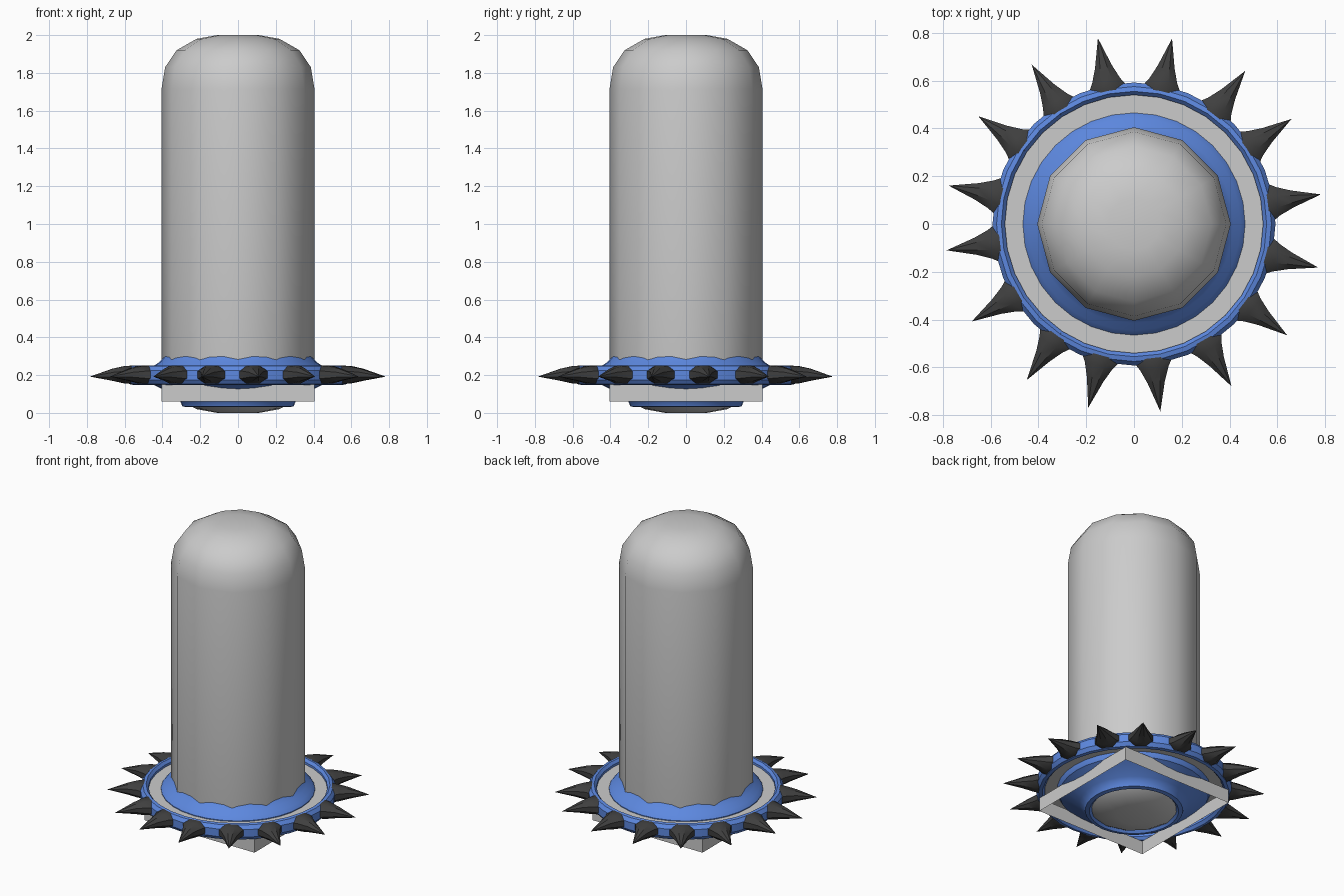
import bpy, math

if "Cube" in bpy.data.objects:
    bpy.data.objects.remove(bpy.data.objects["Cube"])


def material(name, color):
    m = bpy.data.materials.new(name)
    m.diffuse_color = color
    m.use_nodes = True
    m.node_tree.nodes["Principled BSDF"].inputs["Base Color"].default_value = m.diffuse_color
    return m


BLUE = material("blue_paint", (0.11, 0.25, 0.75, 1))
DARK = material("dark_metal", (0.05, 0.05, 0.05, 1))


def make(name, verts, faces, mat=None, smooth=35):
    me = bpy.data.meshes.new(name)
    me.from_pydata(verts, [], faces)
    me.validate()
    ob = bpy.data.objects.new(name, me)
    bpy.context.collection.objects.link(ob)
    if mat:
        me.materials.append(mat)
    if smooth:
        bpy.ops.object.select_all(action='DESELECT')
        ob.select_set(True)
        bpy.context.view_layer.objects.active = ob
        bpy.ops.object.shade_smooth_by_angle(angle=math.radians(smooth))
    return ob


def lathe(name, profile, n, mat=None, closed=False, smooth=35):
    """Spin (radius, z) points, listed bottom to top along the outside."""
    verts = [(r * math.cos(2 * math.pi * i / n), r * math.sin(2 * math.pi * i / n), z)
             for r, z in profile for i in range(n)]
    k = len(profile)
    faces = []
    for j in range(k if closed else k - 1):
        a, b = j * n, (j + 1) % k * n
        for i in range(n):
            i2 = (i + 1) % n
            faces.append((a + i, a + i2, b + i2, b + i))
    if not closed:
        faces.append(tuple(reversed(range(n))))
        faces.append(tuple(range((k - 1) * n, k * n)))
    return make(name, verts, faces, mat, smooth)


# Twelve-sided capsule pillar, both ends alike
half = [(0.11, 0.0), (0.22, 0.02), (0.325, 0.08), (0.386, 0.17), (0.405, 0.285)]
lathe("pillar", half + [(r, 2 - z) for r, z in reversed(half)], 12, smooth=50)

# Hub hugging the lower end of the pillar
lathe("hub", [(0.25, 0.05), (0.27, 0.03), (0.295, 0.035), (0.305, 0.06), (0.33, 0.083),
              (0.41, 0.13), (0.45, 0.15), (0.465, 0.18), (0.465, 0.225), (0.445, 0.25),
              (0.415, 0.27), (0.391, 0.30), (0.36, 0.30), (0.36, 0.15)],
      32, BLUE, closed=True)

# Recessed grey web between hub and rim
lathe("wheel_web", [(0.45, 0.18), (0.55, 0.18), (0.55, 0.22), (0.45, 0.22)], 32, closed=True)

# Outer rim carrying the spikes
lathe("rim", [(0.54, 0.165), (0.555, 0.148), (0.575, 0.152), (0.592, 0.175),
              (0.592, 0.225), (0.575, 0.248), (0.555, 0.252), (0.54, 0.235)],
      32, BLUE, closed=True)

# Sixteen flared spikes, slightly uneven in angle
sections = [(0.55, 0.07, 0.045), (0.57, 0.084, 0.048), (0.61, 0.06, 0.045),
            (0.67, 0.036, 0.032)]
angles = [78.4, 54, 33.7, 9, -13.3, -36, -59, -82, -104, -124.5, -149, -172,
          168.3, 145.3, 122.7, 101]
N = 8
for s, deg in enumerate(angles):
    ca, sa = math.cos(math.radians(deg)), math.sin(math.radians(deg))
    verts, faces = [], []
    for r, w, h in sections:
        for i in range(N):
            t = 2 * math.pi * (i + 0.5) / N
            y, z = w * math.cos(t) * 1.08, 0.202 + h * math.sin(t) * 1.08
            verts.append((r * ca - y * sa, r * sa + y * ca, z))
    verts.append((0.792 * ca, 0.792 * sa, 0.192))
    for j in range(len(sections) - 1):
        for i in range(N):
            a, b, i2 = j * N, (j + 1) * N, (i + 1) % N
            faces.append((a + i, a + i2, b + i2, b + i))
    last = (len(sections) - 1) * N
    faces += [(last + i, last + (i + 1) % N, len(verts) - 1) for i in range(N)]
    faces.append(tuple(reversed(range(N))))
    make(f"spike_{s + 1:02d}", verts, faces, DARK, 35)

# Open square skirt below the wheel
q = 0.405
corners = [(-q, -q), (q, -q), (q, q), (-q, q)]
make("square_skirt", [(x, y, z) for z in (0.06, 0.15) for x, y in corners],
     [(i, (i + 1) % 4, (i + 1) % 4 + 4, i + 4) for i in range(4)], smooth=0)
